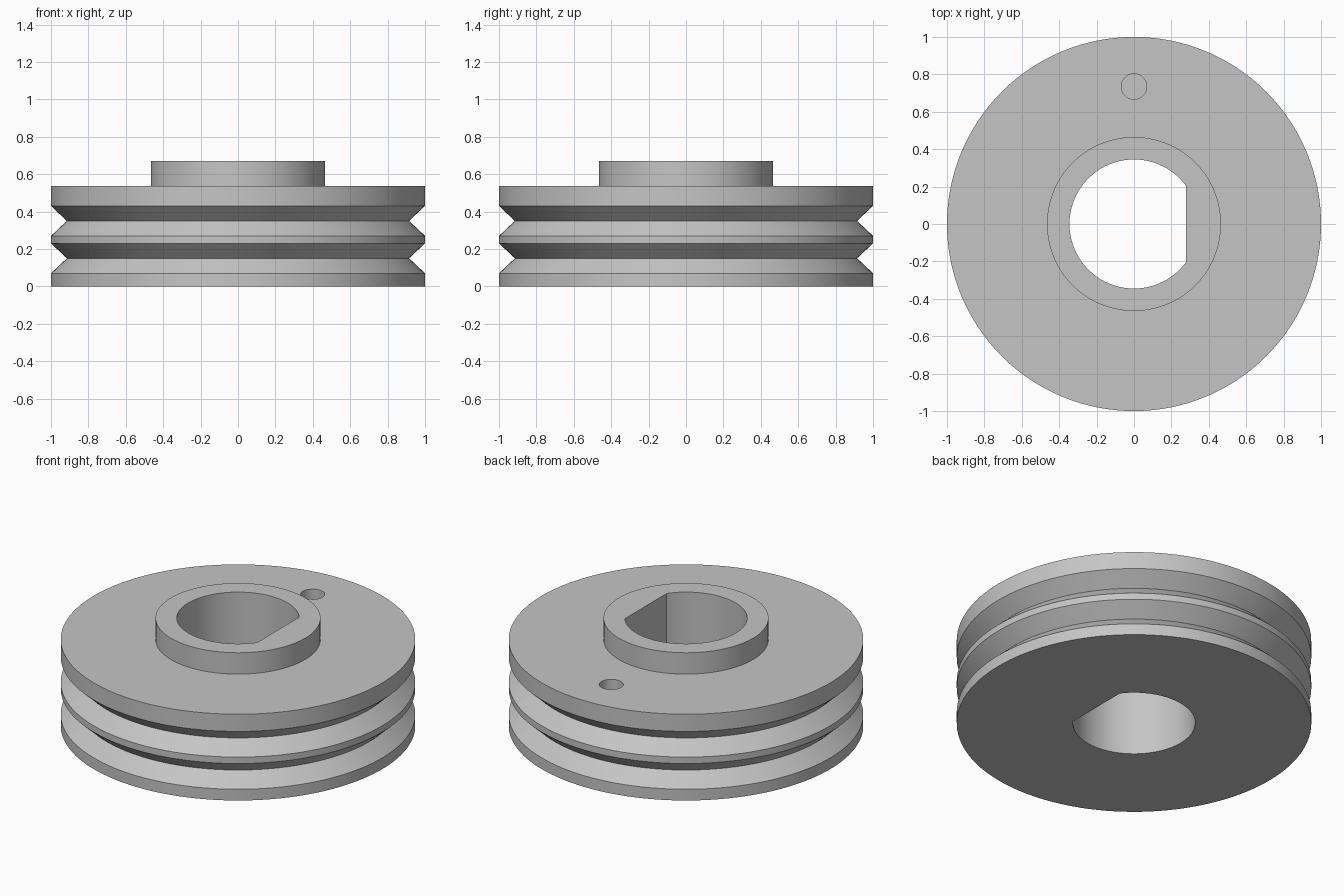
import bpy
import bmesh
from math import acos, cos, sin, pi, tau, radians

cube = bpy.data.objects.get("Cube")
if cube:
    bpy.data.objects.remove(cube, do_unlink=True)

SEGMENTS = 128
BORE_RADIUS, FLAT_X = 0.345, 0.277

steel = bpy.data.materials.new("light grey metal")
steel.use_nodes = True
grey = (0.56, 0.56, 0.56, 1)
steel.diffuse_color = grey
steel.node_tree.nodes["Principled BSDF"].inputs["Base Color"].default_value = grey


def add_object(name, bm):
    bmesh.ops.recalc_face_normals(bm, faces=bm.faces)
    mesh = bpy.data.meshes.new(name)
    bm.to_mesh(mesh)
    bm.free()
    mesh.materials.append(steel)
    obj = bpy.data.objects.new(name, mesh)
    bpy.context.collection.objects.link(obj)
    return obj


def lathe(name, profile):
    """Stack rings of (radius, height) into a closed solid."""
    bm = bmesh.new()
    rings = [[bm.verts.new((r * cos(tau * i / SEGMENTS), r * sin(tau * i / SEGMENTS), z))
              for i in range(SEGMENTS)] for r, z in profile]
    for low, high in zip(rings, rings[1:]):
        for i in range(SEGMENTS):
            j = (i + 1) % SEGMENTS
            bm.faces.new((low[i], low[j], high[j], high[i]))
    bm.faces.new(rings[0])
    bm.faces.new(rings[-1])
    return add_object(name, bm)


def prism(name, outline, bottom, top):
    """Extrude a flat outline upwards."""
    bm = bmesh.new()
    face = bm.faces.new([bm.verts.new((x, y, bottom)) for x, y in outline])
    extruded = bmesh.ops.extrude_face_region(bm, geom=[face])["geom"]
    verts = [v for v in extruded if isinstance(v, bmesh.types.BMVert)]
    bmesh.ops.translate(bm, verts=verts, vec=(0, 0, top - bottom))
    return add_object(name, bm)


def arc(radius, start, end, count, y=0):
    step = (end - start) / count
    return [(radius * cos(start + step * i), y + radius * sin(start + step * i))
            for i in range(count + 1)]


# Wheel with two V grooves and a raised hub
profile = [(1, 0)]
for groove_z in (0.15, 0.35):
    profile += [(1, groove_z - 0.08), (0.915, groove_z), (1, groove_z + 0.08)]
profile += [(1, 0.537), (0.465, 0.537), (0.465, 0.67)]
pulley = lathe("pulley_wheel", profile)

# Through bore with one flat side, and a blind pin hole in the top face
corner = acos(FLAT_X / BORE_RADIUS)
bore = prism("bore_cutter", arc(BORE_RADIUS, corner, tau - corner, 96), -0.1, 0.8)
pin_hole = prism("pin_hole_cutter", arc(0.068, 0, tau, 48, 0.735)[:-1], 0.27, 0.8)

bpy.ops.object.select_all(action='DESELECT')
bpy.context.view_layer.objects.active = pulley
pulley.select_set(True)
for cutter in (bore, pin_hole):
    cut = pulley.modifiers.new(cutter.name, 'BOOLEAN')
    cut.operation = 'DIFFERENCE'
    cut.solver = 'EXACT'
    cut.object = cutter
    bpy.ops.object.modifier_apply(modifier=cut.name)
    bpy.data.objects.remove(cutter, do_unlink=True)

bpy.ops.object.shade_smooth_by_angle(angle=radians(25))
